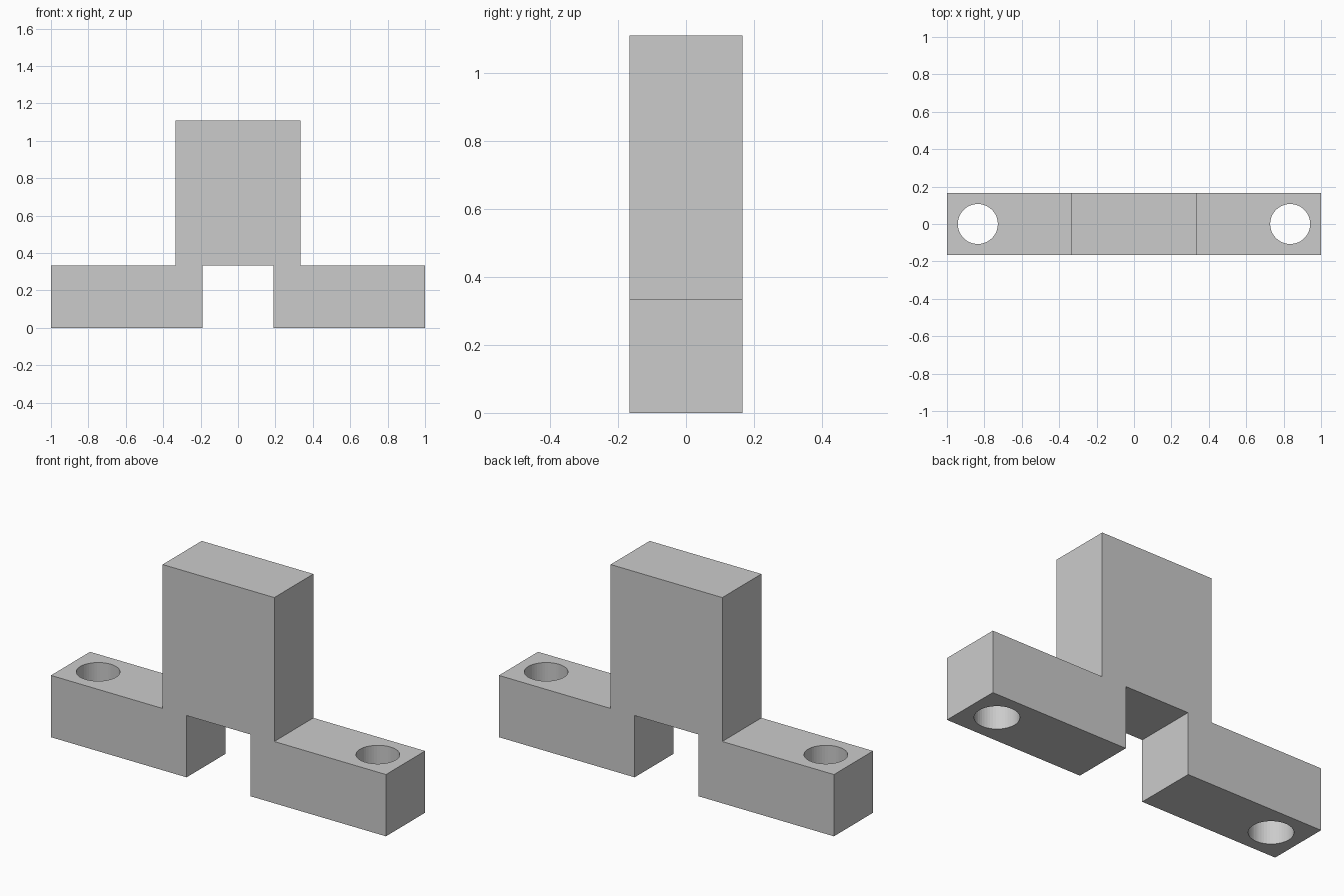
import bpy, bmesh

if "Cube" in bpy.data.objects:
    bpy.data.objects.remove(bpy.data.objects["Cube"])

T = 1 / 3          # foot height and body half width
D = 1 / 6          # half depth
TOP = 1.11
SLOT = 0.19        # slot half width
HOLE_X, HOLE_R = 0.835, 0.107

# Bracket body: right half of the front outline, mirrored, then extruded in y
half = [(SLOT, T), (SLOT, 0), (1, 0), (1, T), (T, T), (T, TOP)]
outline = half + [(-x, z) for x, z in reversed(half)]

bm = bmesh.new()
face = bm.faces.new([bm.verts.new((x, -D, z)) for x, z in outline])
ext = bmesh.ops.extrude_face_region(bm, geom=[face])
bmesh.ops.translate(bm, vec=(0, 2 * D, 0),
                    verts=[g for g in ext["geom"] if isinstance(g, bmesh.types.BMVert)])
bmesh.ops.recalc_face_normals(bm, faces=bm.faces)
mesh = bpy.data.meshes.new("bracket")
bm.to_mesh(mesh)
bm.free()
bracket = bpy.data.objects.new("bracket", mesh)
bpy.context.collection.objects.link(bracket)

# Vertical bolt hole through each foot
for name, side in (("left", -1), ("right", 1)):
    bpy.ops.mesh.primitive_cylinder_add(vertices=48, radius=HOLE_R, depth=T + 0.2,
                                        location=(side * HOLE_X, 0, T / 2))
    cutter = bpy.context.object
    cutter.name = name + "_hole_cutter"
    cutter.hide_render = True
    mod = bracket.modifiers.new(name + "_hole", "BOOLEAN")
    mod.operation = "DIFFERENCE"
    mod.solver = "EXACT"
    mod.object = cutter
    bpy.context.view_layer.objects.active = bracket
    bpy.ops.object.modifier_apply(modifier=mod.name)
    bpy.data.objects.remove(cutter)
